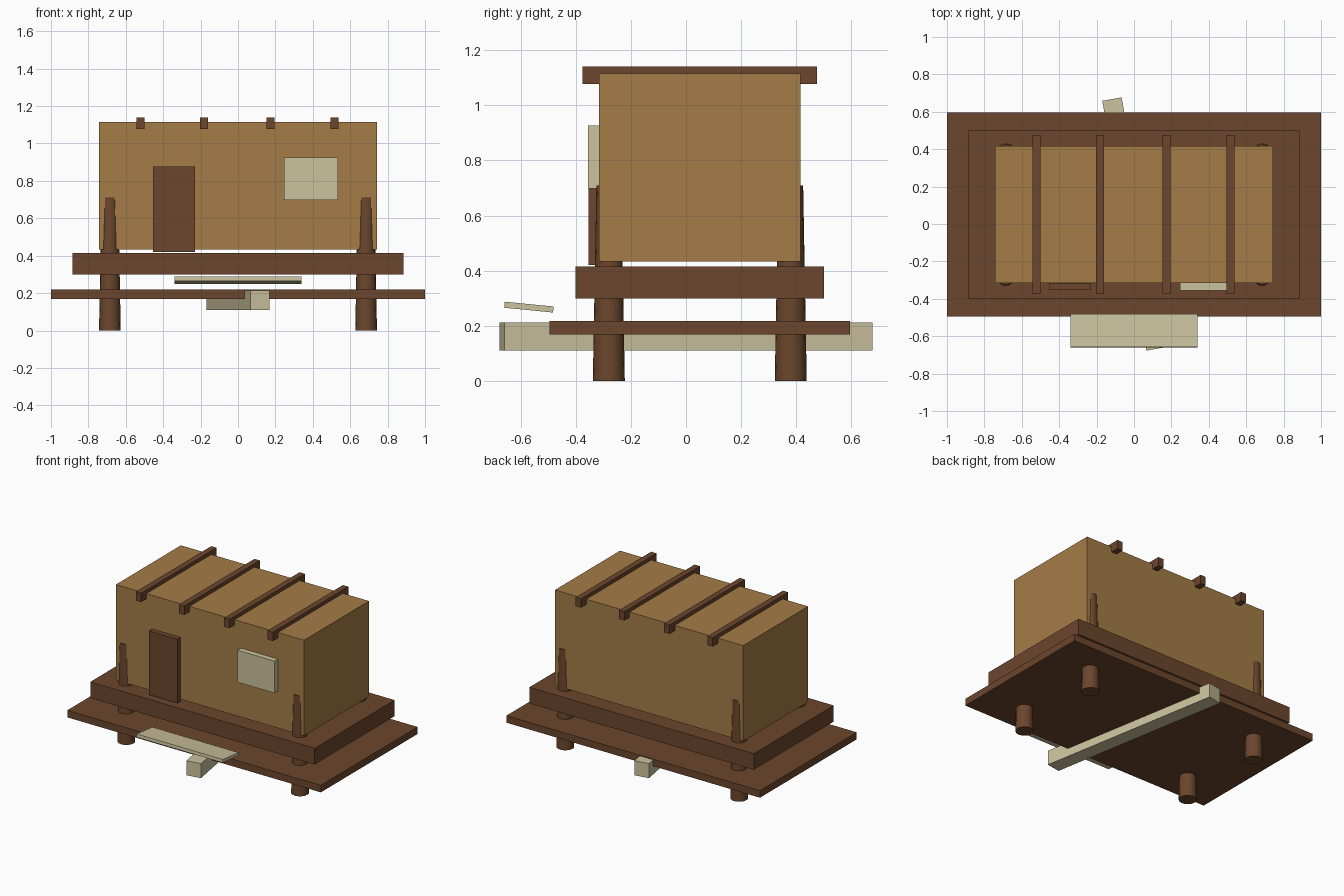
import bpy
import math

if "Cube" in bpy.data.objects:
    bpy.data.objects.remove(bpy.data.objects["Cube"])


def material(name, rgb):
    m = bpy.data.materials.new(name)
    m.diffuse_color = (*rgb, 1)
    m.use_nodes = True
    m.node_tree.nodes["Principled BSDF"].inputs["Base Color"].default_value = m.diffuse_color
    return m


wall_mat = material("ochre wall", (0.37, 0.20, 0.061))
wood_mat = material("dark brown wood", (0.147, 0.061, 0.026))
pale_mat = material("pale wood", (0.60, 0.54, 0.34))


def box(name, mat, x, y, z, rot=(0, 0, 0)):
    """Box from (min, max) ranges, rotated about its centre."""
    r = (x, y, z)
    bpy.ops.mesh.primitive_cube_add(size=1, location=[(a + b) / 2 for a, b in r], rotation=rot)
    ob = bpy.context.object
    ob.name = name
    ob.scale = [b - a for a, b in r]
    bpy.ops.object.transform_apply(location=False, rotation=False, scale=True)
    ob.data.materials.append(mat)
    return ob


# house body and two platforms
box("house_body", wall_mat, (-0.742, 0.742), (-0.316, 0.416), (0.434, 1.115))
box("upper_deck", wood_mat, (-0.885, 0.885), (-0.40, 0.50), (0.30, 0.415))
box("lower_deck", wood_mat, (-1, 1), (-0.495, 0.595), (0.168, 0.218))

# door and window on the front wall
box("door", wood_mat, (-0.455, -0.23), (-0.353, -0.317), (0.421, 0.876))
box("window_panel", pale_mat, (0.245, 0.535), (-0.355, -0.316), (0.698, 0.926))

# roof battens
for i, x in enumerate((-0.522, -0.182, 0.174, 0.516)):
    box(f"roof_batten_{i + 1}", wood_mat, (x - 0.021, x + 0.021), (-0.375, 0.475), (1.077, 1.14))

# tapered posts
for sx in (-1, 1):
    for sy in (-1, 1):
        bpy.ops.mesh.primitive_cone_add(vertices=16, radius1=0.058, radius2=0.045, depth=0.71,
                                        location=(sx * 0.685, 0.05 + sy * 0.33, 0.355))
        post = bpy.context.object
        post.name = f"{'front' if sy < 0 else 'back'}_{'left' if sx < 0 else 'right'}_post"
        post.data.materials.append(wood_mat)
        bpy.ops.object.shade_smooth_by_angle(angle=math.radians(30))

# tilted step plank and skewed beam under the deck
box("step_plank", pale_mat, (-0.34, 0.34), (-0.659, -0.481), (0.257, 0.279),
    (math.radians(-5.7), 0, 0))
box("cross_beam", pale_mat, (-0.0525, 0.0525), (-0.678, 0.678), (0.11, 0.213),
    (0, 0, math.radians(10)))
